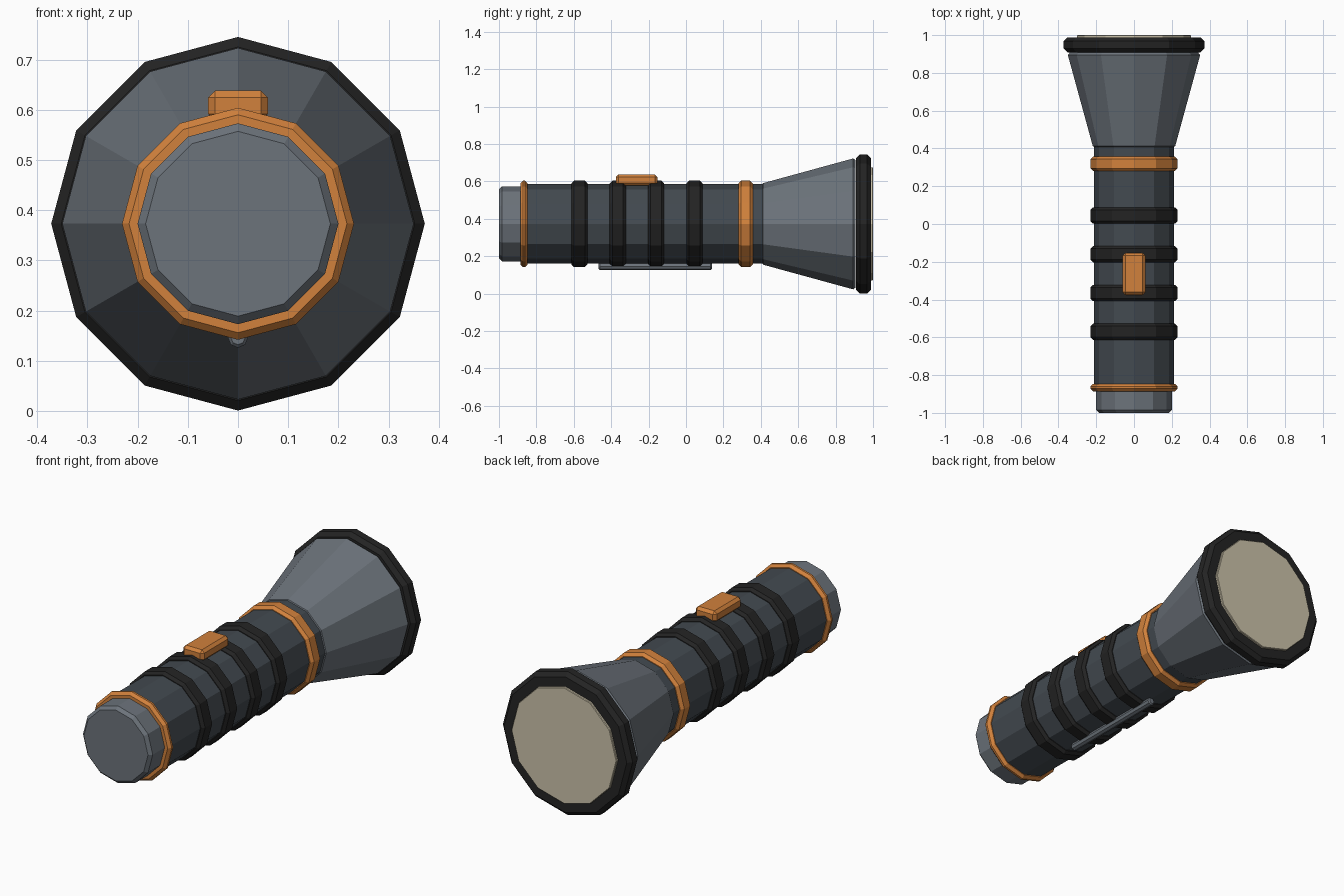
import bpy, bmesh, math

AXIS_Z = 0.373  # height of the torch's centre line

if "Cube" in bpy.data.objects:
    bpy.data.objects.remove(bpy.data.objects["Cube"], do_unlink=True)


def material(name, rgb):
    m = bpy.data.materials.new(name)
    m.use_nodes = True
    m.diffuse_color = (*rgb, 1)
    m.node_tree.nodes["Principled BSDF"].inputs["Base Color"].default_value = (*rgb, 1)
    return m


metal = material("grey metal", (0.15, 0.172, 0.198))
dark = material("dark slate", (0.056, 0.068, 0.08))
rubber = material("black rubber", (0.017, 0.017, 0.017))
orange = material("orange", (0.64, 0.22, 0.045))
glass = material("cream lens", (0.60, 0.54, 0.40))


def finish(name, bm, mat):
    bmesh.ops.recalc_face_normals(bm, faces=bm.faces)
    mesh = bpy.data.meshes.new(name)
    bm.to_mesh(mesh)
    bm.free()
    mesh.materials.append(mat)
    obj = bpy.data.objects.new(name, mesh)
    bpy.context.collection.objects.link(obj)
    return obj


def lathe(name, profile, mat, sides=12, z=AXIS_Z):
    """Faceted solid around the y axis; profile is a list of (radius, y)."""
    bm = bmesh.new()
    loops = []
    for r, y in profile:
        angles = [2 * math.pi * i / sides for i in range(sides)]
        loops.append([bm.verts.new((r * math.cos(a), y, z + r * math.sin(a))) for a in angles])
    for a, b in zip(loops, loops[1:]):
        for i in range(sides):
            j = (i + 1) % sides
            bm.faces.new((a[i], a[j], b[j], b[i]))
    bm.faces.new(loops[0])
    bm.faces.new(loops[-1])
    return finish(name, bm, mat)


def ring(name, radius, y0, y1, bevel, mat, **kw):
    """Solid drum with chamfered rims."""
    return lathe(name, [(radius - bevel, y0), (radius, y0 + bevel),
                        (radius, y1 - bevel), (radius - bevel, y1)], mat, **kw)


# Handle and tail
ring("handle_body", 0.213, -0.87, 0.42, 0.008, dark)
ring("tail_cap", 0.2, -1.0, -0.86, 0.016, metal)
ring("tail_ring", 0.231, -0.886, -0.847, 0.014, orange)
ring("neck_ring", 0.231, 0.281, 0.357, 0.014, orange)

# Rubber grip rings
for i in range(4):
    y = -0.57 + 0.205 * i
    ring(f"grip_ring_{i + 1}", 0.231, y - 0.043, y + 0.043, 0.014, rubber)

# Flared head, bezel and lens
lathe("reflector_head", [(0.205, 0.404), (0.218, 0.412), (0.35, 0.894), (0.34, 0.907)], metal)
ring("bezel", 0.372, 0.909, 0.988, 0.02, rubber)
ring("lens", 0.302, 0.98, 1.0, 0.003, glass)

# Sliding switch on top
bm = bmesh.new()
bmesh.ops.create_cube(bm, size=1)
for v in bm.verts:
    v.co = (v.co.x * 0.12, v.co.y * 0.222 - 0.264, v.co.z * 0.06 + 0.608)
bmesh.ops.bevel(bm, geom=bm.edges[:], offset=0.014, segments=1, affect='EDGES')
finish("switch", bm, orange)

# Thin rod clip underneath
ring("under_clip", 0.02, -0.467, 0.138, 0.006, metal, sides=8, z=0.146)
